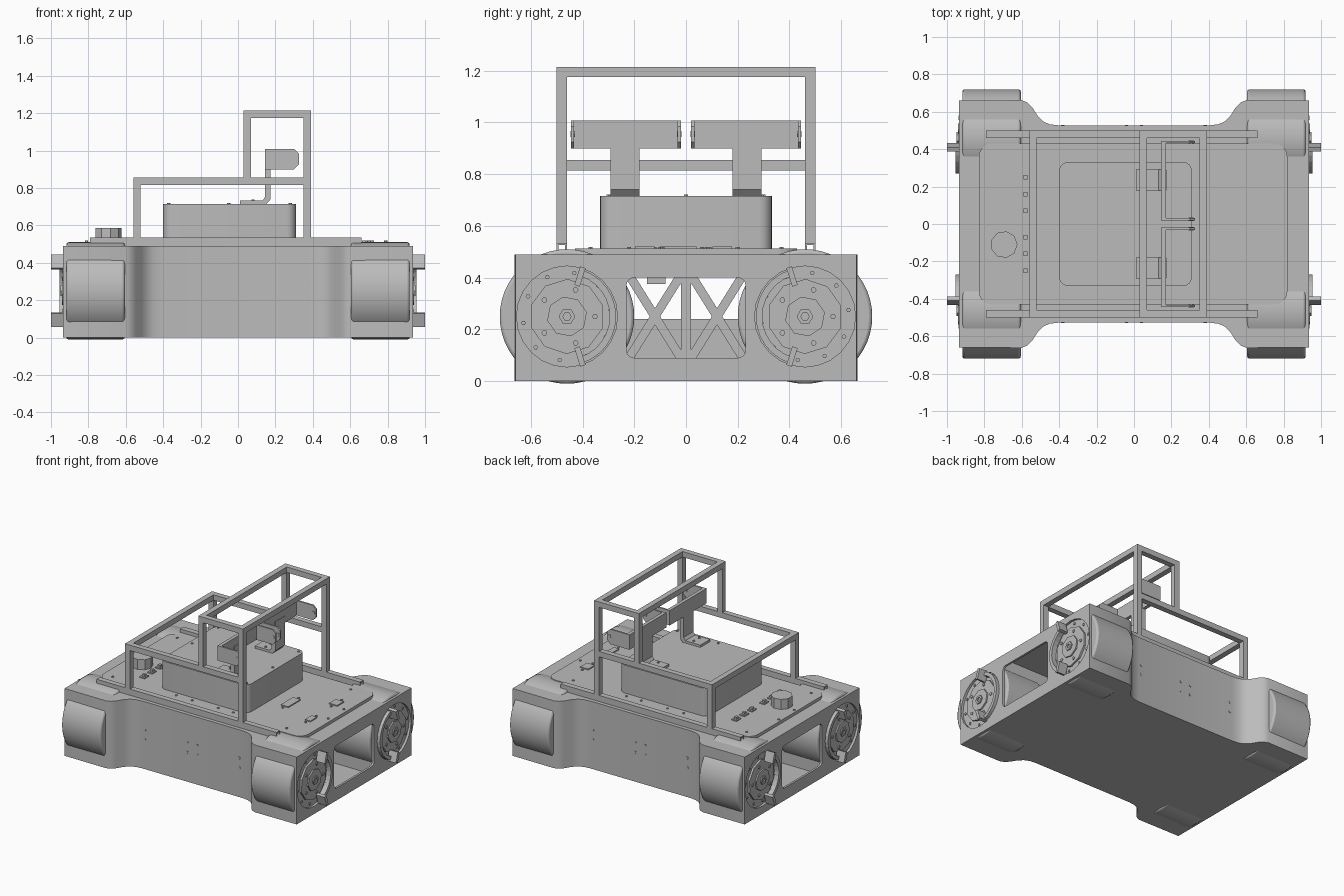
import bpy, bmesh
from math import sin, cos, pi, radians, atan2, hypot
from mathutils import Matrix

cube = bpy.data.objects.get("Cube")
if cube:
    bpy.data.objects.remove(cube, do_unlink=True)

grey = bpy.data.materials.new("metal_grey")
grey.use_nodes = True
grey.diffuse_color = (0.5, 0.5, 0.5, 1)
shader = next(n for n in grey.node_tree.nodes if n.type == "BSDF_PRINCIPLED")
shader.inputs["Base Color"].default_value = (0.5, 0.5, 0.5, 1)
SIDES = (-1, 1)


def finish(name, bm):
    bmesh.ops.recalc_face_normals(bm, faces=bm.faces)
    mesh = bpy.data.meshes.new(name)
    bm.to_mesh(mesh)
    bm.free()
    mesh.materials.append(grey)
    obj = bpy.data.objects.new(name, mesh)
    bpy.context.collection.objects.link(obj)
    return obj


def prism(name, pts, lo, hi, axis="z"):
    """Extrude a 2D outline: (x, y) along z, (y, z) along x, or (x, z) along y."""
    place = {"z": lambda a, b: (a, b, lo), "x": lambda a, b: (lo, a, b),
             "y": lambda a, b: (a, lo, b)}[axis]
    bm = bmesh.new()
    face = bm.faces.new([bm.verts.new(place(a, b)) for a, b in pts])
    ext = bmesh.ops.extrude_face_region(bm, geom=[face])
    d = hi - lo
    vec = {"z": (0, 0, d), "x": (d, 0, 0), "y": (0, d, 0)}[axis]
    bmesh.ops.translate(bm, vec=vec, verts=[v for v in ext["geom"] if isinstance(v, bmesh.types.BMVert)])
    return finish(name, bm)


def box(name, x0, x1, y0, y1, z0, z1):
    return prism(name, [(x0, y0), (x1, y0), (x1, y1), (x0, y1)], z0, z1)


def circle(a, b, r, n, start=0.0):
    return [(a + r * cos(start + 2 * pi * i / n), b + r * sin(start + 2 * pi * i / n)) for i in range(n)]


def rounded(a0, a1, b0, b1, r, n=6):
    pts = []
    corners = [(a1 - r, b1 - r), (a0 + r, b1 - r), (a0 + r, b0 + r), (a1 - r, b0 + r)]
    for k, (a, b) in enumerate(corners):
        for i in range(n + 1):
            t = (k + i / n) * pi / 2
            pts.append((a + r * cos(t), b + r * sin(t)))
    return pts


def select(obj):
    bpy.ops.object.select_all(action="DESELECT")
    obj.select_set(True)
    bpy.context.view_layer.objects.active = obj


def cut(obj, cutter):
    select(obj)
    mod = obj.modifiers.new("cut", "BOOLEAN")
    mod.operation, mod.solver, mod.object = "DIFFERENCE", "EXACT", cutter
    bpy.ops.object.modifier_apply(modifier=mod.name)
    bpy.data.objects.remove(cutter, do_unlink=True)


def smooth(obj, angle=30):
    select(obj)
    bpy.ops.object.shade_smooth_by_angle(angle=radians(angle))


def bolt(name, x, y, z, axis="z", r=0.009, h=0.006):
    centre, base = {"z": ((x, y), z), "x": ((y, z), x), "y": ((x, z), y)}[axis]
    return prism(name, circle(*centre, r, 6), base - h, base + h, axis)


# Chassis: waisted outline, hollow bay with openings at both ends
flank = [(0.935, 0.66), (0.6, 0.662), (0.57, 0.65), (0.545, 0.625), (0.515, 0.578),
         (0.485, 0.548), (0.45, 0.533), (0.4, 0.527)]
half = flank + [(-x, y) for x, y in reversed(flank)]
chassis = prism("chassis", half + [(-x, -y) for x, y in half], 0, 0.49)
cut(chassis, box("bay_cutter", -0.92, 0.92, -0.25, 0.25, 0.01, 0.48))
cut(chassis, prism("opening_cutter", rounded(-0.23, 0.23, 0.09, 0.4, 0.03, 4), -1.1, 1.1, "x"))
WY, WZ = 0.46, 0.25
for sx in SIDES:
    for sy in SIDES:
        cut(chassis, prism("hub_cutter", circle(sy * WY, WZ, 0.195, 24), sx * 0.905, sx * 1.1, "x"))
smooth(chassis)

# Wheels with hubs, inner guard arcs and clips
for sx in SIDES:
    for sy in SIDES:
        cy = sy * WY
        wheel = prism("wheel", circle(cy, WZ, 0.26, 48), sx * 0.605, sx * 0.918, "x")
        bevel = wheel.modifiers.new("bevel", "BEVEL")
        bevel.width, bevel.segments = 0.012, 2
        smooth(wheel)
        prism("hub_plate", circle(cy, WZ, 0.145, 10, 0.3), sx * 0.91, sx * 0.932, "x")
        prism("hub_cap", circle(cy, WZ, 0.078, 8, 0.2), sx * 0.93, sx * 0.942, "x")
        axle = prism("axle_end", circle(cy, WZ, 0.032, 6), sx * 0.93, sx * 0.95, "x")
        cut(axle, prism("axle_cutter", circle(cy, WZ, 0.016, 6), sx * 0.94, sx * 1.1, "x"))
        angles = [radians(-72 + 12 * i) for i in range(13)]
        arc = [(cy - sy * 0.19 * cos(t), WZ + 0.19 * sin(t)) for t in angles]
        arc += [(cy - sy * 0.165 * cos(t), WZ + 0.165 * sin(t)) for t in reversed(angles)]
        prism("guard_arc", arc, sx * 0.91, sx * 0.955, "x")
        for sz in SIDES:
            t = radians(72)
            uy, uz = -sy * cos(t), sz * sin(t)
            ends = [(r, w) for r, w in ((0.125, -0.011), (0.2, -0.011), (0.2, 0.011), (0.125, 0.011))]
            clip = [(cy + r * uy - w * uz, WZ + r * uz + w * uy) for r, w in ends]
            prism("guard_clip", clip, sx * 0.93, sx * 1.0, "x")
        for i in range(10):
            a = 2 * pi * i / 10 + 0.15
            bolt("rim_bolt", sx * 0.918, cy + 0.17 * cos(a), WZ + 0.17 * sin(a), "x")
        for i in range(5):
            a = 2 * pi * i / 5
            bolt("hub_bolt", sx * 0.932, cy + 0.108 * cos(a), WZ + 0.108 * sin(a), "x", 0.011)

# Battery and trusses inside the bay
box("battery", -0.33, 0.33, -0.24, 0.24, 0.01, 0.24)
box("bay_sensor", 0.5, 0.56, -0.15, -0.08, 0.375, 0.48)


def strut(x, y0, z0, y1, z1, w=0.017):
    t = atan2(z1 - z0, y1 - y0)
    dy, dz = -sin(t) * w, cos(t) * w
    prism("truss_strut", [(y0 + dy, z0 + dz), (y1 + dy, z1 + dz), (y1 - dy, z1 - dz), (y0 - dy, z0 - dz)],
          x - 0.01, x + 0.01, "x")


for x in (-0.36, 0.36):
    strut(x, 0, 0.02, 0, 0.47, 0.02)
    for s in SIDES:
        strut(x, s * 0.22, 0.41, s * 0.02, 0.09)
        strut(x, s * 0.22, 0.09, s * 0.02, 0.41)

# Deck plate and equipment box
smooth(prism("deck_plate", rounded(-0.83, 0.82, -0.43, 0.43, 0.07), 0.485, 0.512))
smooth(prism("equipment_box", rounded(-0.4, 0.31, -0.332, 0.332, 0.05), 0.5, 0.715))
for x in (-0.37, -0.05, 0.28):
    for y in (-0.3, 0, 0.3):
        if x != -0.05 or y:
            bolt("lid_bolt", x, y, 0.715)
for x in (-0.75, -0.24, -0.11, 0.1, 0.22, 0.65):
    for y in (-0.37, 0.37):
        bolt("deck_bolt", x, y, 0.512)
for x in (-0.81, 0.79):
    for y in (-0.09, 0.09):
        bolt("deck_bolt", x, y, 0.512)

# Beacon, switches and sockets on the deck
prism("beacon", circle(-0.695, -0.11, 0.072, 9), 0.51, 0.585)
for s in SIDES:
    for y in (0.07, 0.16, 0.25):
        box("switch_base", -0.6, -0.56, s * y - 0.025, s * y + 0.025, 0.51, 0.52)
        box("switch", -0.59, -0.57, s * y - 0.012, s * y + 0.012, 0.52, 0.535)
for x, y, w, d in ((0.445, -0.03, 0.03, 0.07), (0.695, 0.14, 0.032, 0.038), (0.7, -0.16, 0.022, 0.038)):
    box("socket_plate", x - w, x + w, y - d, y + d, 0.51, 0.52)
    for s in SIDES:
        bolt("socket_bolt", x, y + s * (d + 0.022), 0.512)

# Deck rails: hollow square tubes
for s in SIDES:
    rail = box("deck_rail", -0.79, 0.66, s * 0.48 - 0.02, s * 0.48 + 0.02, 0.49, 0.535)
    cut(rail, box("rail_cutter", -1, 1, s * 0.48 - 0.013, s * 0.48 + 0.013, 0.498, 0.527))

# Cage: low front-to-back frame and tall arch
T = 0.02
LOW, TALL = (0.815, 0.855), (1.175, 1.215)
for s in SIDES:
    y0, y1 = s * 0.48 - T, s * 0.48 + T
    for x, z0, z1 in ((-0.54, 0.535, LOW[0]), (0.37, 0.535, TALL[0]), (0.05, LOW[1], TALL[0])):
        box("cage_post", x - T, x + T, y0, y1, z0, z1)
    box("low_side_bar", -0.56, 0.35, y0, y1, *LOW)
    box("top_side_bar", 0.03, 0.39, y0, y1, *TALL)
for x, level in ((-0.54, LOW), (0.05, TALL), (0.37, TALL)):
    box("cage_cross_bar", x - T, x + T, -0.46, 0.46, *level)

# Sensor yokes: foot, stem, back plate and two rounded ears
stem = [(0.01, 0.713), (0.15, 0.713), (0.175, 0.74), (0.175, 0.95), (0.145, 0.95),
        (0.145, 0.752), (0.13, 0.732), (0.01, 0.732)]
ear = [(0.145, 0.9), (0.3, 0.9), (0.325, 0.925), (0.325, 0.985), (0.3, 1.008), (0.145, 1.008)]
for s in SIDES:
    prism("yoke_stem", stem, s * 0.235 - 0.056, s * 0.235 + 0.056, "y")
    mid = s * 0.232
    box("yoke_back", 0.145, 0.17, mid - 0.212, mid + 0.212, 0.9, 1.008)
    for e in SIDES:
        y = mid + e * 0.206
        prism("yoke_ear", ear, y - 0.006, y + 0.006, "y")
        bolt("yoke_pivot", 0.305, y, 0.955, "y", 0.013, 0.009)
    for dy in (-0.03, 0.03):
        bolt("foot_bolt", 0.08, s * 0.235 + dy, 0.733)

# Bolts on the chassis flanks
for s in SIDES:
    for x in (-0.38, -0.04, 0.04, 0.38):
        for z in (0.215, 0.285):
            bolt("flank_bolt", x, s * 0.527, z, "y", 0.009, 0.003)
